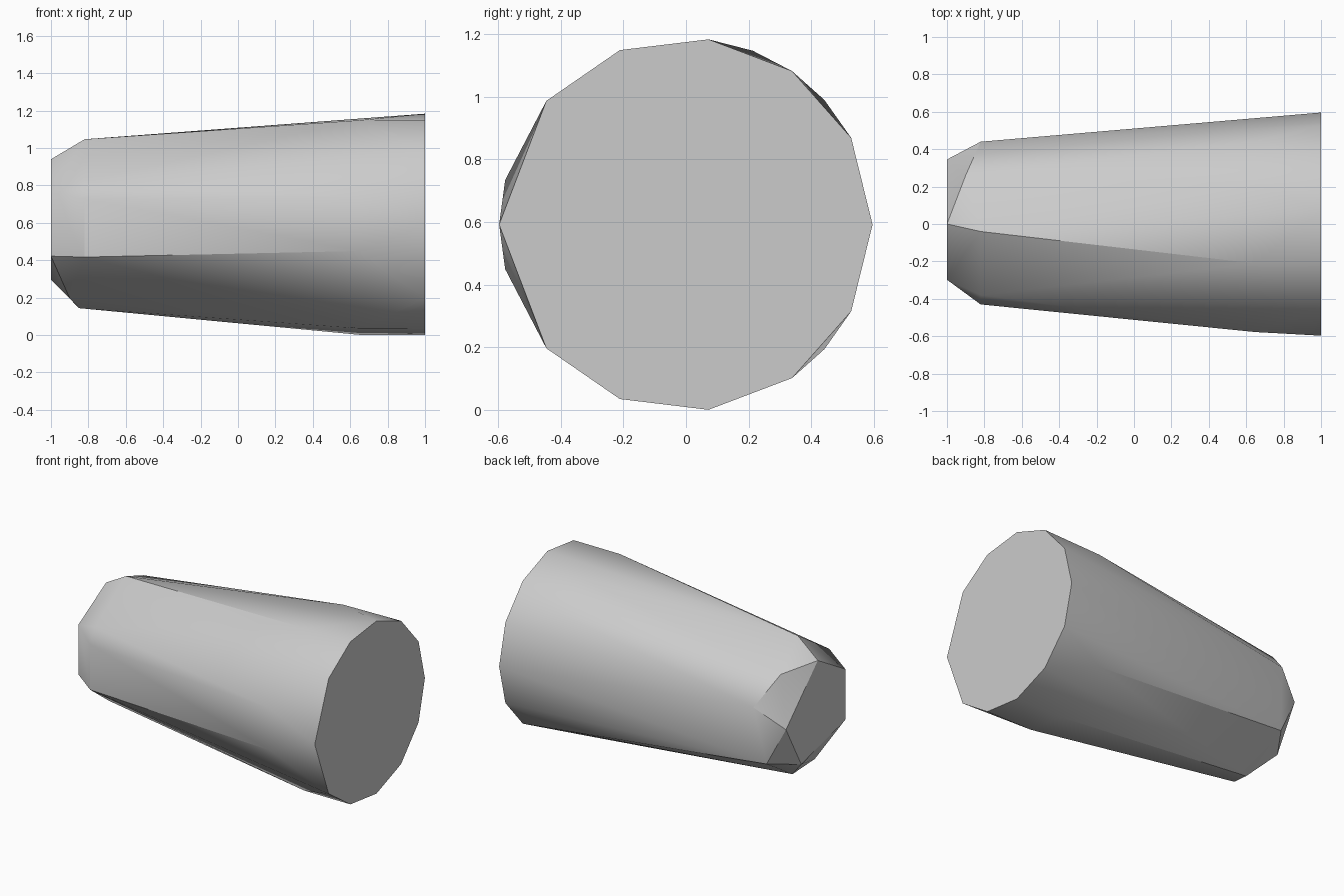
import bpy, bmesh
from math import cos, sin, tau, radians

cube = bpy.data.objects.get("Cube")
if cube:
    bpy.data.objects.remove(cube, do_unlink=True)

CENTRE = 0.595
STEP = tau / 13


def ring(x, radius, angles):
    """Points on a circle around the long axis."""
    return [(x, radius * cos(a), CENTRE + radius * sin(a)) for a in angles]


# Wide end: thirteen-sided, with its two front corners merged into one
points = ring(1, 0.596, [k * STEP for k in range(13) if k not in (6, 7)])
points += ring(1, 0.597, [radians(180)])

# Shoulder: bulging corners a little way in from the wide end
points += ring(0.65, 0.595, [k * STEP for k in (4, 6, 7, 9, 10)])
points += ring(0.65, 0.595, [radians(a) for a in (69, 42, -42)])

# Neck: uneven corners where the chamfer begins
points += [(-0.82, -0.04, 1.05), (-0.82, -0.43, 0.73), (-0.82, -0.43, 0.42),
           (-0.82, -0.38, 0.83), (-0.82, 0.44, 0.74), (-0.90, 0.26, 0.92),
           (-0.87, 0.37, 0.34), (-0.85, 0.06, 0.147), (-0.90, -0.11, 0.20)]

# Narrow end face
points += [(-1, 0, 0.943), (-1, -0.298, 0.77), (-1, -0.298, 0.425),
           (-1, 0.18, 0.30), (-1, 0.345, 0.6)]

# Tapered faceted plug wrapped around all the corners
bm = bmesh.new()
for p in points:
    bm.verts.new(p)
bmesh.ops.convex_hull(bm, input=bm.verts)
loose = [v for v in bm.verts if not v.link_faces]
bmesh.ops.delete(bm, geom=loose, context='VERTS')
bmesh.ops.dissolve_limit(bm, angle_limit=radians(0.5), verts=bm.verts, edges=bm.edges)
bmesh.ops.recalc_face_normals(bm, faces=bm.faces)
low = min(v.co.z for v in bm.verts)
bmesh.ops.translate(bm, verts=bm.verts, vec=(0, 0, -low))

mesh = bpy.data.meshes.new("tapered_plug")
bm.to_mesh(mesh)
bm.free()
plug = bpy.data.objects.new("tapered_plug", mesh)
bpy.context.collection.objects.link(plug)

# Plain grey
grey = bpy.data.materials.new("light_grey")
grey.use_nodes = True
colour = (0.6, 0.6, 0.6, 1)
grey.diffuse_color = colour
grey.node_tree.nodes["Principled BSDF"].inputs["Base Color"].default_value = colour
mesh.materials.append(grey)

# Soft sides, crisp end edges
bpy.ops.object.select_all(action='DESELECT')
plug.select_set(True)
bpy.context.view_layer.objects.active = plug
bpy.ops.object.shade_smooth_by_angle(angle=radians(30))
